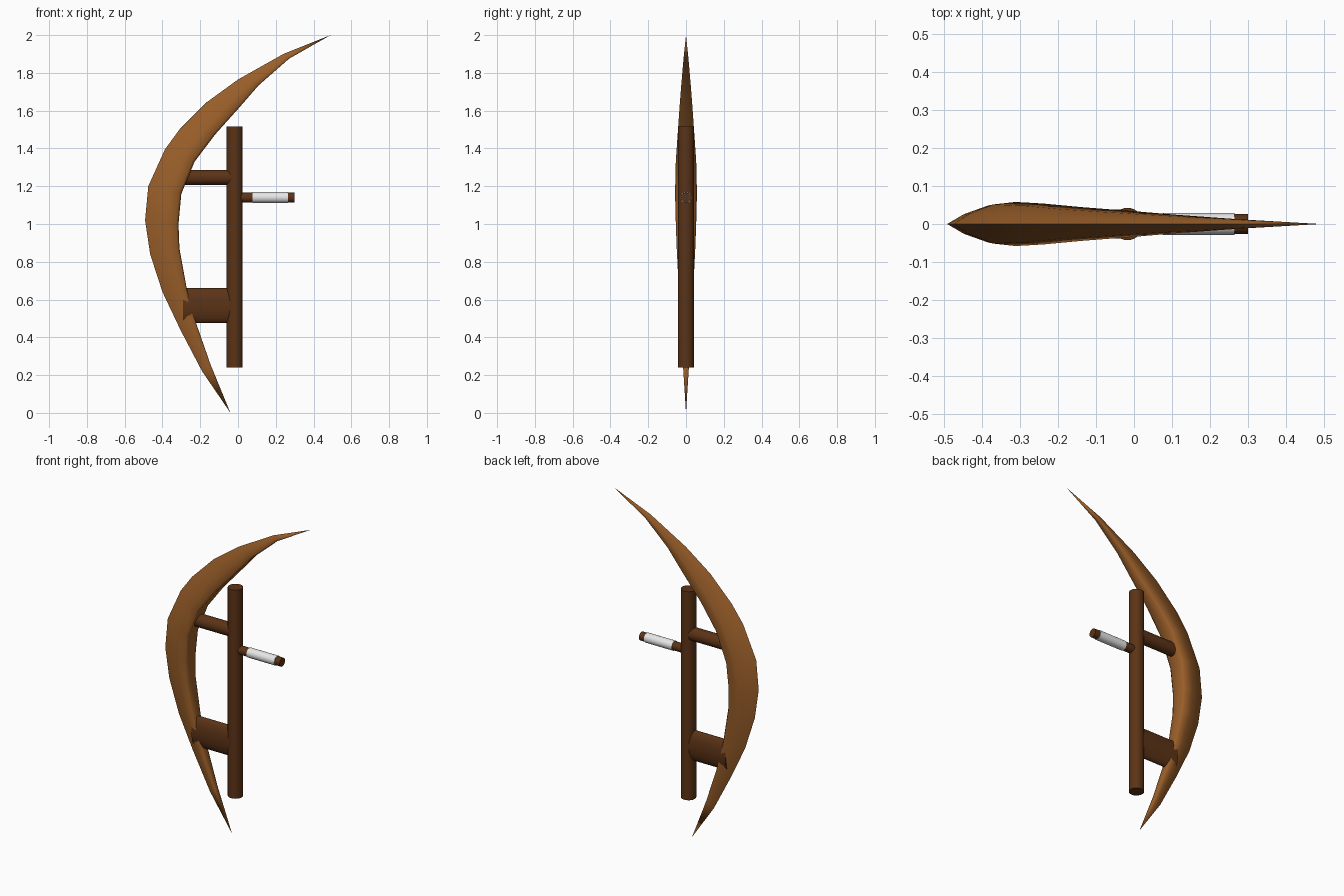
import bpy, bmesh, math
from mathutils import Matrix

if "Cube" in bpy.data.objects:
    bpy.data.objects.remove(bpy.data.objects["Cube"])


def material(name, rgb):
    m = bpy.data.materials.new(name)
    m.diffuse_color = (*rgb, 1)
    m.use_nodes = True
    m.node_tree.nodes["Principled BSDF"].inputs["Base Color"].default_value = m.diffuse_color
    return m


wood = material("light_wood", (0.32, 0.112, 0.022))
dark = material("dark_wood", (0.105, 0.033, 0.008))
white = material("pale_wrap", (0.8, 0.8, 0.8))


def finish(name, bm, mat, angle):
    bmesh.ops.recalc_face_normals(bm, faces=bm.faces)
    mesh = bpy.data.meshes.new(name)
    bm.to_mesh(mesh)
    bm.free()
    mesh.materials.append(mat)
    ob = bpy.data.objects.new(name, mesh)
    bpy.context.collection.objects.link(ob)
    bpy.ops.object.select_all(action='DESELECT')
    ob.select_set(True)
    bpy.context.view_layer.objects.active = ob
    bpy.ops.object.shade_smooth_by_angle(angle=math.radians(angle))


def rod(name, start, end, z0, z1, ry, mat, axis='X'):
    """Elliptic rod along x (or along z), given its extents."""
    bm = bmesh.new()
    bmesh.ops.create_cone(bm, cap_ends=True, segments=32, radius1=1, radius2=1, depth=1)
    if axis == 'X':
        bm.transform(Matrix.Rotation(math.pi / 2, 4, 'Y'))
        size = (end - start, ry, (z1 - z0) / 2)
    else:
        size = ((end - start) / 2, ry, z1 - z0)
    bm.transform(Matrix.Translation(((start + end) / 2, 0, (z0 + z1) / 2))
                 @ Matrix.Diagonal((*size, 1)))
    finish(name, bm, mat, 40)


# Curved blade: outer edge x, z, inner edge x, z, half thickness
stations = [
    (-.19, .22, -.145, .255, .016), (-.305, .44, -.22, .47, .028),
    (-.40, .64, -.27, .65, .038), (-.465, .84, -.31, .87, .049),
    (-.492, 1.02, -.315, 1.0, .054), (-.475, 1.20, -.30, 1.16, .058),
    (-.387, 1.395, -.23, 1.33, .054), (-.31, 1.50, -.12, 1.475, .044),
    (-.165, 1.645, .01, 1.62, .034), (0.0, 1.765, .11, 1.735, .025),
    (.24, 1.90, .27, 1.875, .013),
]
# Cross-section: pointed outside, blunt inside (position, width)
half = [(.25, .48), (.6, .89), (.93, 1.0)]
section = [(0, 0)] + half + [(1, .7), (1, -.7)] + [(t, -w) for t, w in reversed(half)]

bm = bmesh.new()
rings = [[bm.verts.new((ox + (ix - ox) * t, w * h, oz + (iz - oz) * t)) for t, w in section]
         for ox, oz, ix, iz, h in stations]
n = len(section)
for a, b in zip(rings, rings[1:]):
    for i in range(n):
        bm.faces.new((a[i], a[(i + 1) % n], b[(i + 1) % n], b[i]))
for tip, ring in (((-.04, 0, 0), rings[0]), ((.49, 0, 2), rings[-1])):
    v = bm.verts.new(tip)
    for i in range(n):
        bm.faces.new((v, ring[i], ring[(i + 1) % n]))
finish("curved_blade", bm, wood, 80)

# Post, struts and handle
rod("post", -.06, .025, .24, 1.515, .0425, dark, 'Z')
rod("upper_strut", -.33, -.02, 1.207, 1.287, .038, dark)
rod("lower_strut", -.29, -.02, .475, .66, .035, dark)
rod("handle", -.02, .30, 1.114, 1.166, .026, dark)
rod("grip_wrap", .077, .265, 1.111, 1.169, .029, white)
